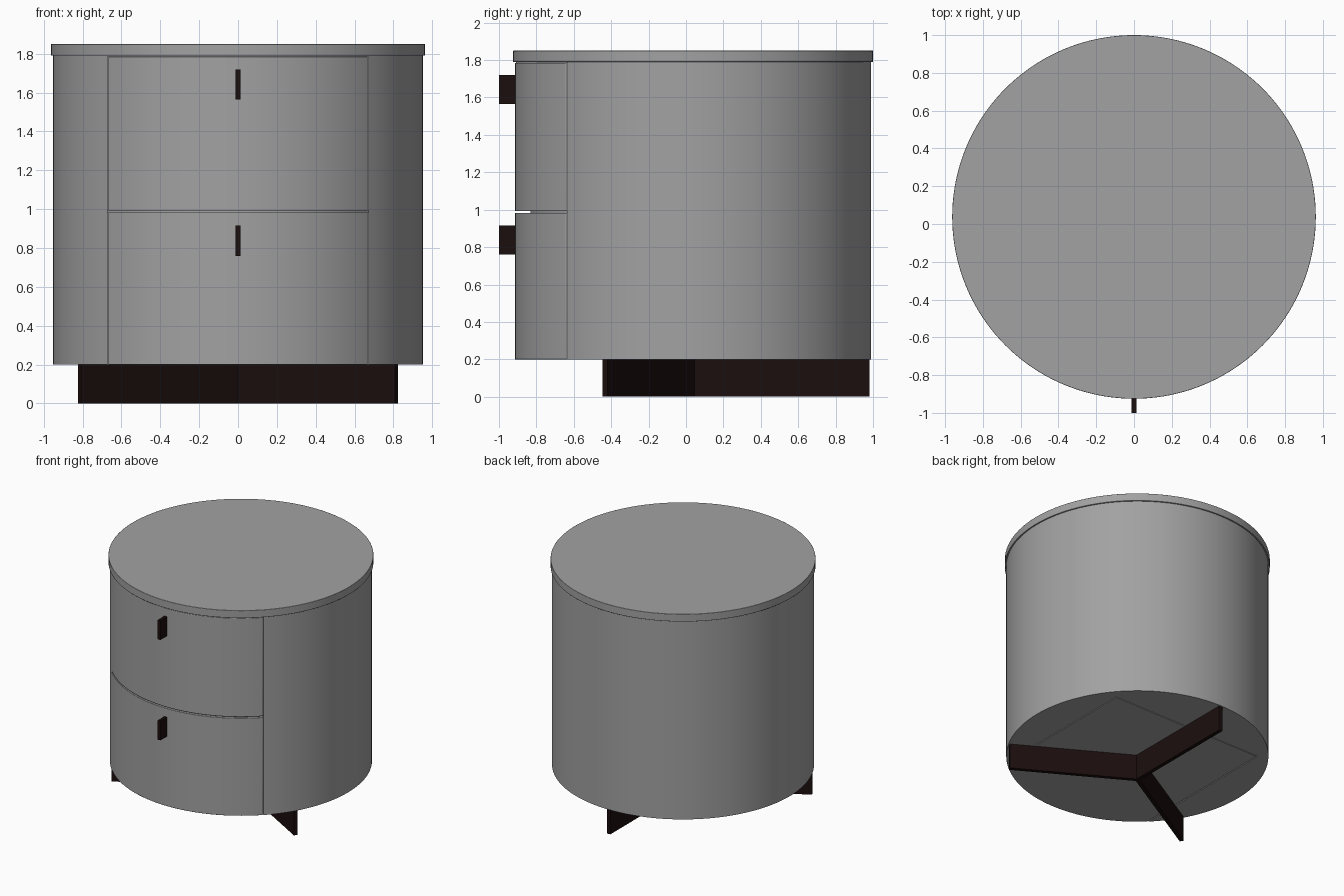
import bpy, bmesh
from math import pi, sin, cos, acos, radians
from mathutils import Matrix, Vector

if "Cube" in bpy.data.objects:
    bpy.data.objects.remove(bpy.data.objects["Cube"])

CY = 0.0375        # centre of the round body in y
R = 0.9525         # body radius
HALF = 0.672       # half width of the drawer opening
BACK = 0.60        # back wall of the drawer opening


def material(name, r, g, b):
    m = bpy.data.materials.new(name)
    m.diffuse_color = (r, g, b, 1)
    m.use_nodes = True
    m.node_tree.nodes["Principled BSDF"].inputs["Base Color"].default_value = m.diffuse_color
    return m


dark = material("dark_wood", 0.0105, 0.0045, 0.004)
grey = material("grey_lacquer", 0.36, 0.36, 0.36)


def arc(r, a0, a1, n):
    return [(r * cos(a0 + (a1 - a0) * i / n), CY + r * sin(a0 + (a1 - a0) * i / n))
            for i in range(n + 1)]


def extrude(name, profile, z0, z1, mat=grey, bevel=0.0):
    bm = bmesh.new()
    face = bm.faces.new([bm.verts.new((x, y, z0)) for x, y in profile])
    ext = bmesh.ops.extrude_face_region(bm, geom=[face])
    top = [v for v in ext["geom"] if isinstance(v, bmesh.types.BMVert)]
    bmesh.ops.translate(bm, verts=top, vec=(0, 0, z1 - z0))
    bmesh.ops.recalc_face_normals(bm, faces=bm.faces)
    me = bpy.data.meshes.new(name)
    bm.to_mesh(me)
    bm.free()
    ob = bpy.data.objects.new(name, me)
    bpy.context.collection.objects.link(ob)
    me.materials.append(mat)
    if bevel:
        mod = ob.modifiers.new("soft_edge", 'BEVEL')
        mod.width, mod.segments, mod.limit_method = bevel, 2, 'ANGLE'
    bpy.ops.object.select_all(action='DESELECT')
    ob.select_set(True)
    bpy.context.view_layer.objects.active = ob
    bpy.ops.object.shade_smooth_by_angle(angle=radians(30))
    return ob


def rect(x0, x1, y0, y1):
    return [(x0, y0), (x1, y0), (x1, y1), (x0, y1)]


def bay(r, w, back):
    """Plan shape with a curved front of radius r and a straight back."""
    b = acos(w / r)
    return arc(r, pi + b, 2 * pi - b, 48) + [(w, back), (-w, back)]


# Round carcass with a rectangular drawer bay open at the front
a = acos(HALF / R)
extrude("carcass", arc(R, -a, pi + a, 120) + [(-HALF, BACK), (HALF, BACK)], 0.2, 1.79)

# Round top
extrude("top", arc(0.9625, 0, 2 * pi, 160)[:-1], 1.79, 1.85, bevel=0.002)

# Curved-front drawers with upright tab handles
w = HALF - 0.006
for label, z0, z1, h0 in (("lower", 0.2, 0.983, 0.76), ("upper", 0.993, 1.785, 1.565)):
    extrude(label + "_drawer", bay(R, w, BACK - 0.006), z0, z1, bevel=0.002)
    extrude(label + "_handle", rect(-0.012, 0.012, -1.0, -0.90), h0, h0 + 0.155, dark)

# Divider set back between the drawers, and a rail closing the gap under the top
extrude("divider", bay(0.87, HALF, BACK), 0.983, 0.993)
extrude("top_rail", bay(R - 0.006, HALF, BACK), 1.785, 1.79)

# Three-armed plinth
for i, name in enumerate(("back_leg", "left_leg", "right_leg")):
    leg = extrude(name, rect(-0.015, 0.015, 0, 0.943), 0, 0.2, dark)
    leg.matrix_world = Matrix.Translation(Vector((0, CY, 0))) @ Matrix.Rotation(i * 2 * pi / 3, 4, 'Z')
